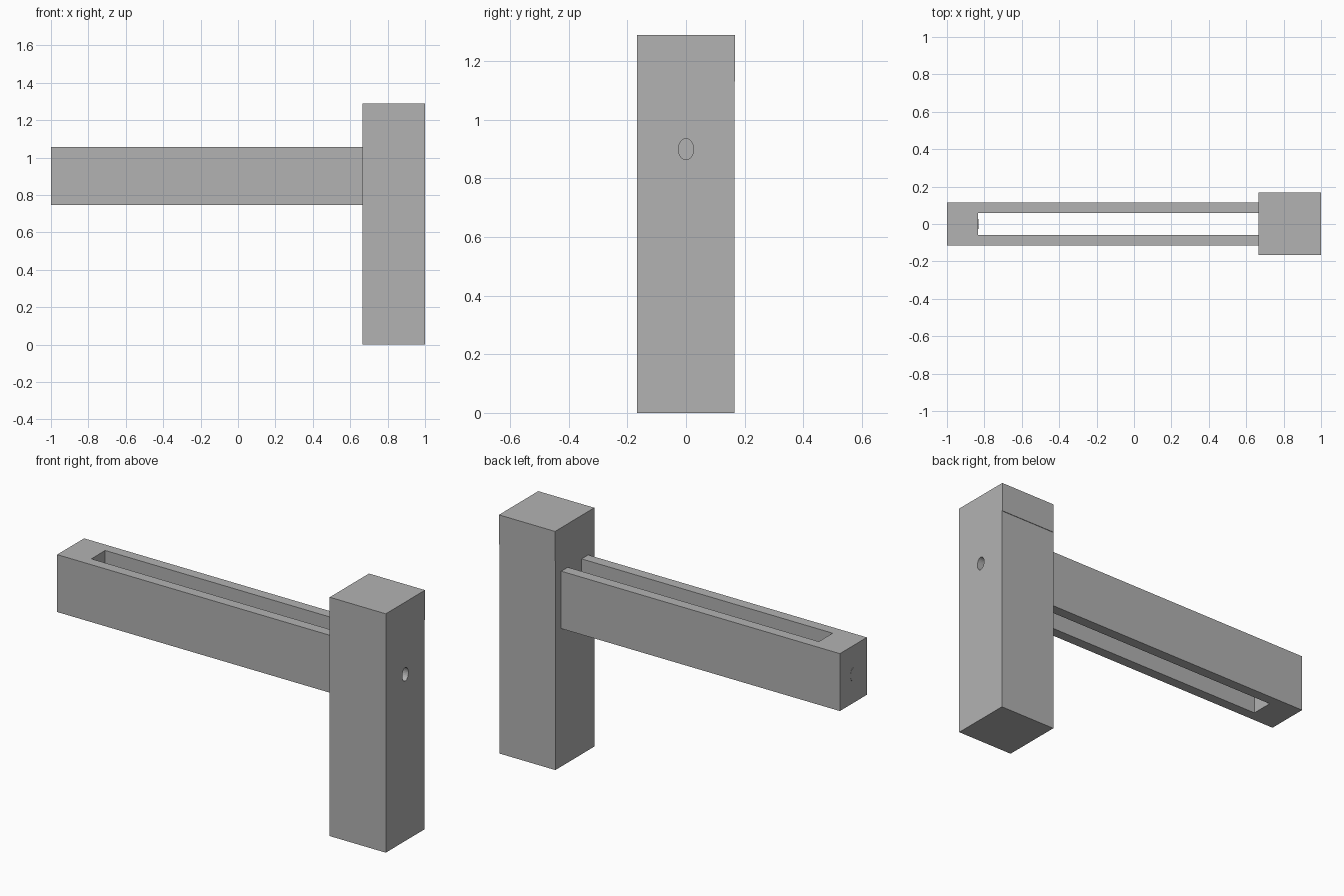
import bpy
import bmesh
from math import cos, sin, tau

cube = bpy.data.objects.get("Cube")
if cube:
    bpy.data.objects.remove(cube, do_unlink=True)

grey = bpy.data.materials.new("plain grey")
grey.use_nodes = True
colour = (0.448, 0.448, 0.448, 1)
grey.diffuse_color = colour
grey.node_tree.nodes["Principled BSDF"].inputs["Base Color"].default_value = colour


def extrude_x(name, outline, x0, x1):
    """Extrude a closed (y, z) outline from x0 to x1."""
    bm = bmesh.new()
    face = bm.faces.new([bm.verts.new((x0, y, z)) for y, z in outline])
    new = bmesh.ops.extrude_face_region(bm, geom=[face])["geom"]
    moved = [v for v in new if isinstance(v, bmesh.types.BMVert)]
    bmesh.ops.translate(bm, verts=moved, vec=(x1 - x0, 0, 0))
    bmesh.ops.recalc_face_normals(bm, faces=bm.faces)
    mesh = bpy.data.meshes.new(name)
    bm.to_mesh(mesh)
    bm.free()
    mesh.materials.append(grey)
    obj = bpy.data.objects.new(name, mesh)
    bpy.context.collection.objects.link(obj)
    return obj


def rectangle(half_y, z0, z1):
    return [(-half_y, z0), (half_y, z0), (half_y, z1), (-half_y, z1)]


def ellipse(ry, rz, z, sides=24):
    return [(ry * cos(tau * i / sides), z + rz * sin(tau * i / sides))
            for i in range(sides)]


def cut(target, cutter):
    mod = target.modifiers.new("cut " + cutter.name, 'BOOLEAN')
    mod.operation = 'DIFFERENCE'
    mod.solver = 'EXACT'
    mod.object = cutter
    cutter.hide_render = True
    cutter.hide_set(True)
    cutter.display_type = 'WIRE'


# Upright post with a slight step high on its back face
post_outline = [(-0.167, 0), (0.165, 0), (0.165, 1.13), (0.168, 1.13),
                (0.168, 1.29), (-0.167, 1.29)]
post = extrude_x("post", post_outline, 0.665, 1)

# Bore through the post into the slot
cut(post, extrude_x("bore_cutter", ellipse(0.026, 0.036, 0.9), 0.6, 1.1))

# Horizontal beam with a long open slot
beam = extrude_x("beam", rectangle(0.115, 0.745, 1.055), -1, 0.665)
cut(beam, extrude_x("slot_cutter", rectangle(0.059, 0.6, 1.2), -0.835, 0.8))

# Small pin end standing barely proud of the slot end and the beam end
extrude_x("pin", ellipse(0.026, 0.036, 0.9), -1.001, -0.832)
